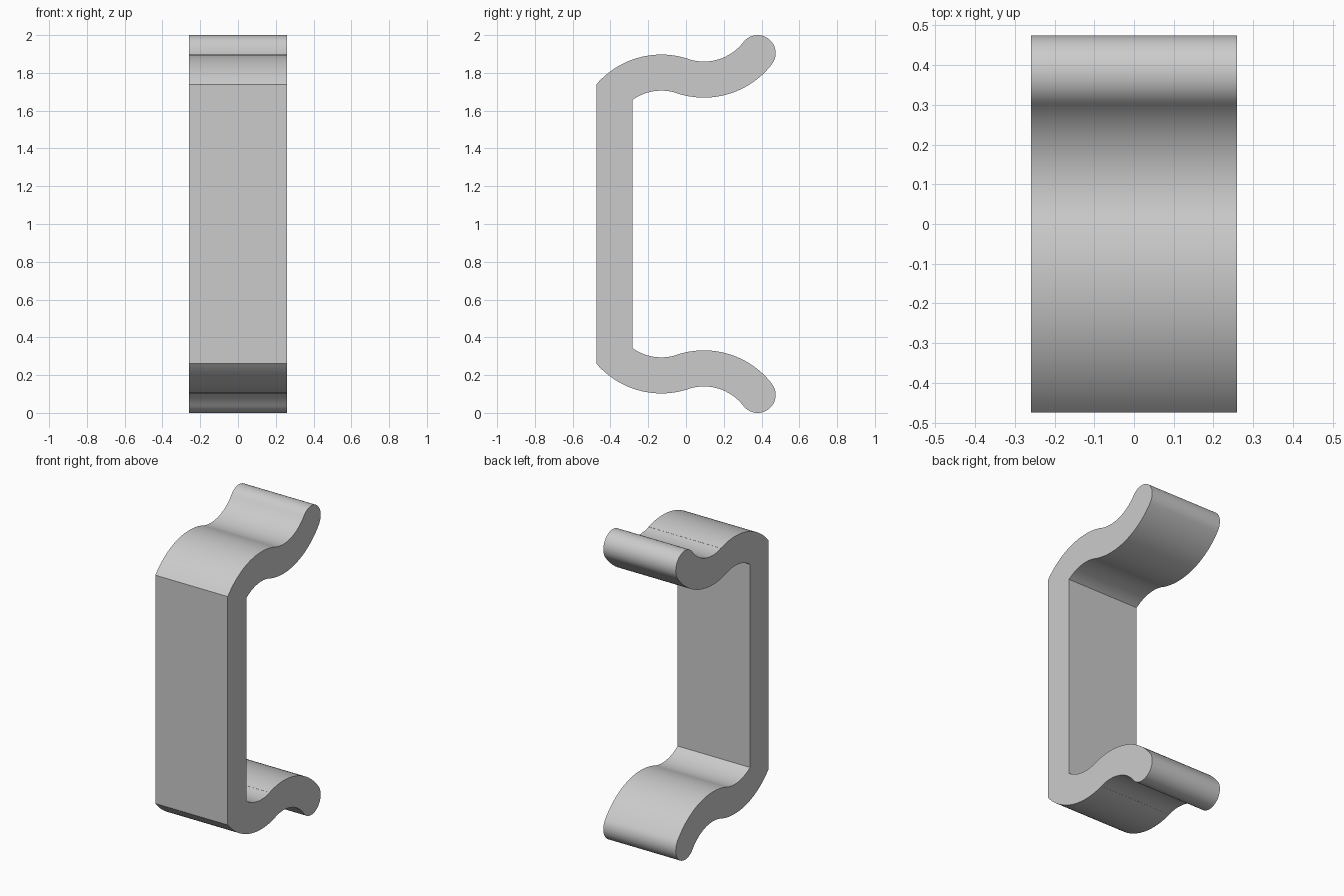
import bpy
import bmesh
from math import acos, atan2, cos, sin, pi, radians
from mathutils import Vector

cube = bpy.data.objects.get("Cube")
if cube:
    bpy.data.objects.remove(cube, do_unlink=True)

WIDTH = 0.518
HALF = 0.0955                     # half the strip thickness
BEND = 0.359                      # centreline radius of both bends
WALL_OUT, WALL_IN = -0.475, -0.284
CREST = Vector((-0.13, 1.4425))   # bend centres as (y, z)
DIP = Vector((0.095, 2.1235))
STEPS = 24


def arc(centre, radius, start, end):
    """Points along an arc, both ends included."""
    angles = [start + (end - start) * i / STEPS for i in range(STEPS + 1)]
    return [centre + radius * Vector((cos(a), sin(a))) for a in angles]


# Upper arm outline: over the crest, through the dip, round the tip and back
outer, inner = BEND + HALF, BEND - HALF
link = DIP - CREST
turn = atan2(link.y, link.x)
tip_angle = 2 * pi - radians(37.6)
tip = DIP + BEND * Vector((cos(tip_angle), sin(tip_angle)))

arm = arc(CREST, outer, acos((WALL_OUT - CREST.x) / outer), turn)
arm += arc(DIP, inner, turn + pi, tip_angle)
arm += arc(tip, HALF, tip_angle - pi, tip_angle - 2 * pi)[1:-1]
arm += arc(DIP, outer, tip_angle, turn + pi)
arm += arc(CREST, inner, turn, acos((WALL_IN - CREST.x) / inner))

# Lower arm mirrors the upper one; the wall closes the outline
outline = arm + [Vector((p.x, 2 - p.y)) for p in reversed(arm)]

# Extrude the outline across the width
bm = bmesh.new()
face = bm.faces.new([bm.verts.new((-WIDTH / 2, p.x, p.y)) for p in outline])
extruded = bmesh.ops.extrude_face_region(bm, geom=[face], use_keep_orig=True)
side = [g for g in extruded["geom"] if isinstance(g, bmesh.types.BMVert)]
bmesh.ops.translate(bm, verts=side, vec=(WIDTH, 0, 0))
bmesh.ops.remove_doubles(bm, verts=bm.verts, dist=0.0005)
bmesh.ops.recalc_face_normals(bm, faces=bm.faces)
mesh = bpy.data.meshes.new("spring_clip")
bm.to_mesh(mesh)
bm.free()

clip = bpy.data.objects.new("spring_clip", mesh)
bpy.context.collection.objects.link(clip)

# Plain grey finish
grey = bpy.data.materials.new("light grey")
grey.use_nodes = True
colour = (0.6, 0.6, 0.6, 1)
grey.diffuse_color = colour
grey.node_tree.nodes["Principled BSDF"].inputs["Base Color"].default_value = colour
mesh.materials.append(grey)

# Smooth bends, crisp edges
bpy.ops.object.select_all(action="DESELECT")
clip.select_set(True)
bpy.context.view_layer.objects.active = clip
bpy.ops.object.shade_smooth_by_angle(angle=radians(25))
